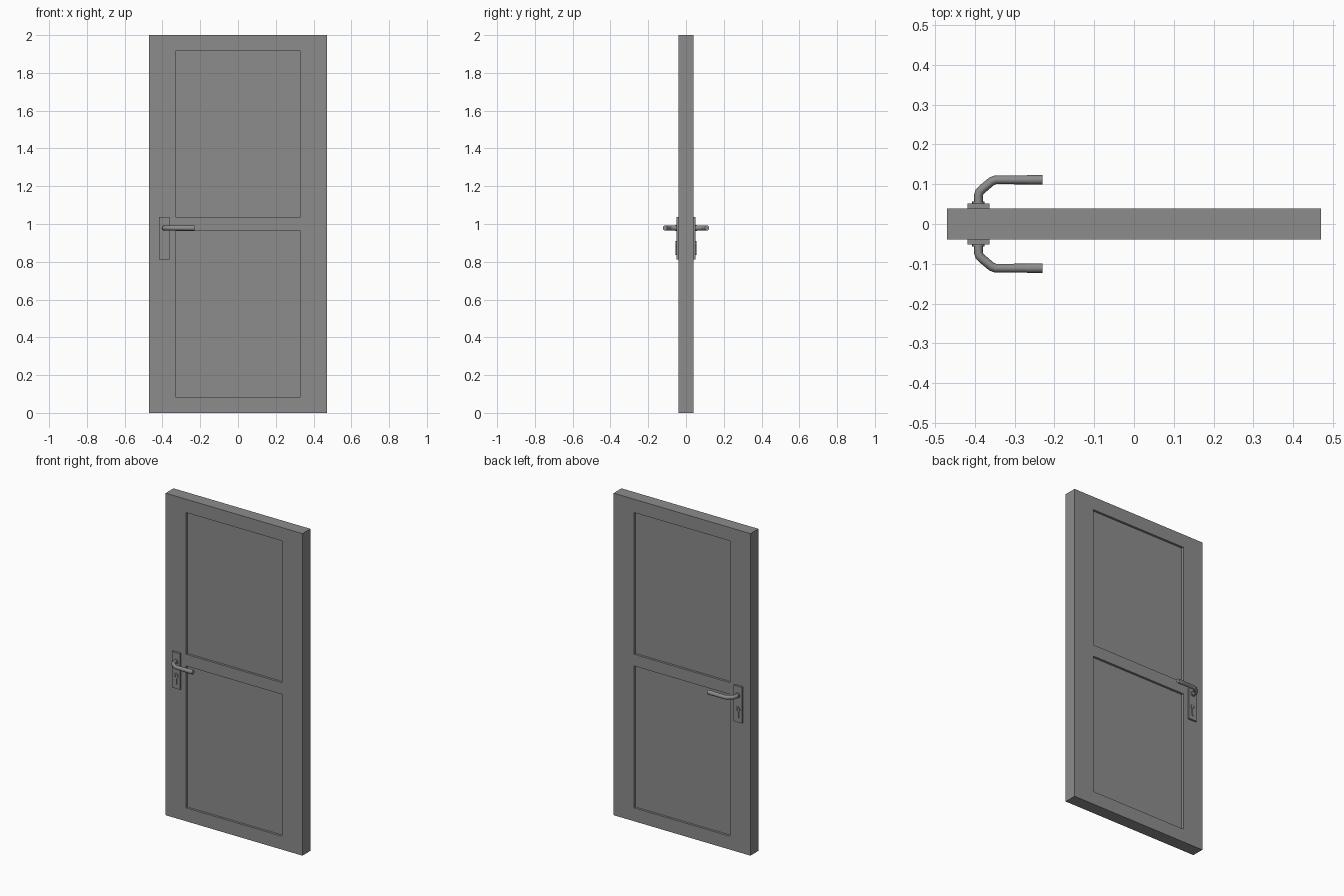
import bpy, bmesh, math

if "Cube" in bpy.data.objects:
    bpy.data.objects.remove(bpy.data.objects["Cube"])

HALF_T = 0.039          # half door thickness
PLATE_Y = -0.051        # front of the handle plate
HX, HZ = -0.391, 0.979  # lever axis

dark = bpy.data.materials.new("dark_grey")
dark.diffuse_color = (0.264, 0.264, 0.264, 1)
dark.use_nodes = True
dark.node_tree.nodes["Principled BSDF"].inputs["Base Color"].default_value = dark.diffuse_color


def make(name, bm):
    bmesh.ops.recalc_face_normals(bm, faces=bm.faces)
    me = bpy.data.meshes.new(name)
    bm.to_mesh(me)
    bm.free()
    me.materials.append(dark)
    ob = bpy.data.objects.new(name, me)
    bpy.context.collection.objects.link(ob)
    return ob


def mirror_y(ob, merge=False):
    m = ob.modifiers.new("both_sides", 'MIRROR')
    m.use_axis = (False, True, False)
    m.use_mirror_merge = merge


def select_only(ob):
    bpy.ops.object.select_all(action='DESELECT')
    ob.select_set(True)
    bpy.context.view_layer.objects.active = ob


def prism(name, outline, y0, y1):
    """Extrude an x/z outline from y0 to y1."""
    bm = bmesh.new()
    f = bm.faces.new([bm.verts.new((x, y0, z)) for x, z in outline])
    r = bmesh.ops.extrude_face_region(bm, geom=[f])
    bmesh.ops.translate(bm, vec=(0, y1 - y0, 0),
                        verts=[v for v in r['geom'] if isinstance(v, bmesh.types.BMVert)])
    return make(name, bm)


def keyhole(cx, cz, r, w, bottom, n=14):
    """Round head with a narrower rounded tail below it."""
    gap = math.asin(w / r)
    step = (2 * math.pi - 2 * gap) / n
    pts = [(cx + r * math.cos(a), cz + r * math.sin(a))
           for a in (gap - math.pi / 2 + step * i for i in range(n + 1))]
    pts += [(cx + w * math.cos(a), bottom + w + w * math.sin(a))
            for a in (math.pi + math.pi * i / 6 for i in range(7))]
    return pts


# Door leaf: front half with two sunken panels, mirrored to the back
bm = bmesh.new()
xs = (-0.47, -0.33, 0.33, 0.47)
zs = (0, 0.083, 0.964, 1.037, 1.917, 2.0)
grid = [[bm.verts.new((x, -HALF_T, z)) for x in xs] for z in zs]
cells = {(i, j): bm.faces.new((grid[j][i], grid[j][i + 1], grid[j + 1][i + 1], grid[j + 1][i]))
         for j in range(5) for i in range(3)}
rim = [e for e in bm.edges if e.is_boundary]
r = bmesh.ops.extrude_edge_only(bm, edges=rim)
for v in r['geom']:
    if isinstance(v, bmesh.types.BMVert):
        v.co.y = 0
r = bmesh.ops.extrude_discrete_faces(bm, faces=[cells[1, 1], cells[1, 3]])
for f in r['faces']:
    bmesh.ops.translate(bm, verts=f.verts, vec=(0, 0.014, 0))
mirror_y(make("door_leaf", bm), merge=True)

# Handle plates
plate = prism("handle_plate", [(-0.419, 0.812), (-0.363, 0.812), (-0.363, 1.036), (-0.419, 1.036)],
              -HALF_T + 0.002, PLATE_Y)
mirror_y(plate)

# Lock cylinders with a cut key slot
lock = prism("lock_cylinder", keyhole(HX, 0.893, 0.016, 0.009, 0.835), PLATE_Y + 0.002, -0.056)
slot = prism("key_slot_cutter", [(HX - 0.002, 0.885), (HX + 0.002, 0.885),
                                 (HX + 0.002, 0.901), (HX - 0.002, 0.901)], -0.06, -0.052)
slot.hide_render = True
slot.hide_set(True)
cut = lock.modifiers.new("key_slot", 'BOOLEAN')
cut.object = slot
cut.solver = 'EXACT'
mirror_y(lock)

# Collars where the levers leave the plates
collar = prism("lever_collar", [(HX + 0.015 * math.cos(i * math.pi / 8), HZ + 0.015 * math.sin(i * math.pi / 8))
                                for i in range(16)], PLATE_Y + 0.002, -0.057)
mirror_y(collar)

# Bent levers: swept tube with a slightly thicker grip end
path = [(HX, -0.05, 1), (HX, -0.072, 1), (HX + 0.003, -0.081, 1), (HX + 0.009, -0.087, 1),
        (-0.358, -0.107, 1), (-0.348, -0.111, 1), (-0.269, -0.111, 1),
        (-0.267, -0.111, 1.08), (-0.23, -0.111, 1.08)]
cu = bpy.data.curves.new("lever", 'CURVE')
cu.dimensions = '3D'
cu.bevel_depth = 0.0112
cu.bevel_resolution = 6
cu.use_fill_caps = True
sp = cu.splines.new('POLY')
sp.points.add(len(path) - 1)
for p, (x, y, rad) in zip(sp.points, path):
    p.co = (x, y, HZ, 1)
    p.radius = rad
lever = bpy.data.objects.new("lever", cu)
bpy.context.collection.objects.link(lever)
select_only(lever)
bpy.ops.object.convert(target='MESH')
lever = bpy.context.view_layer.objects.active
for v in lever.data.vertices:      # slightly taller than deep
    v.co.z = HZ + (v.co.z - HZ) * 1.15
lever.data.materials.clear()
lever.data.materials.append(dark)
mirror_y(lever)

# Smooth the round parts
for ob in (lever, collar, lock):
    select_only(ob)
    bpy.ops.object.shade_smooth_by_angle(angle=math.radians(50))
